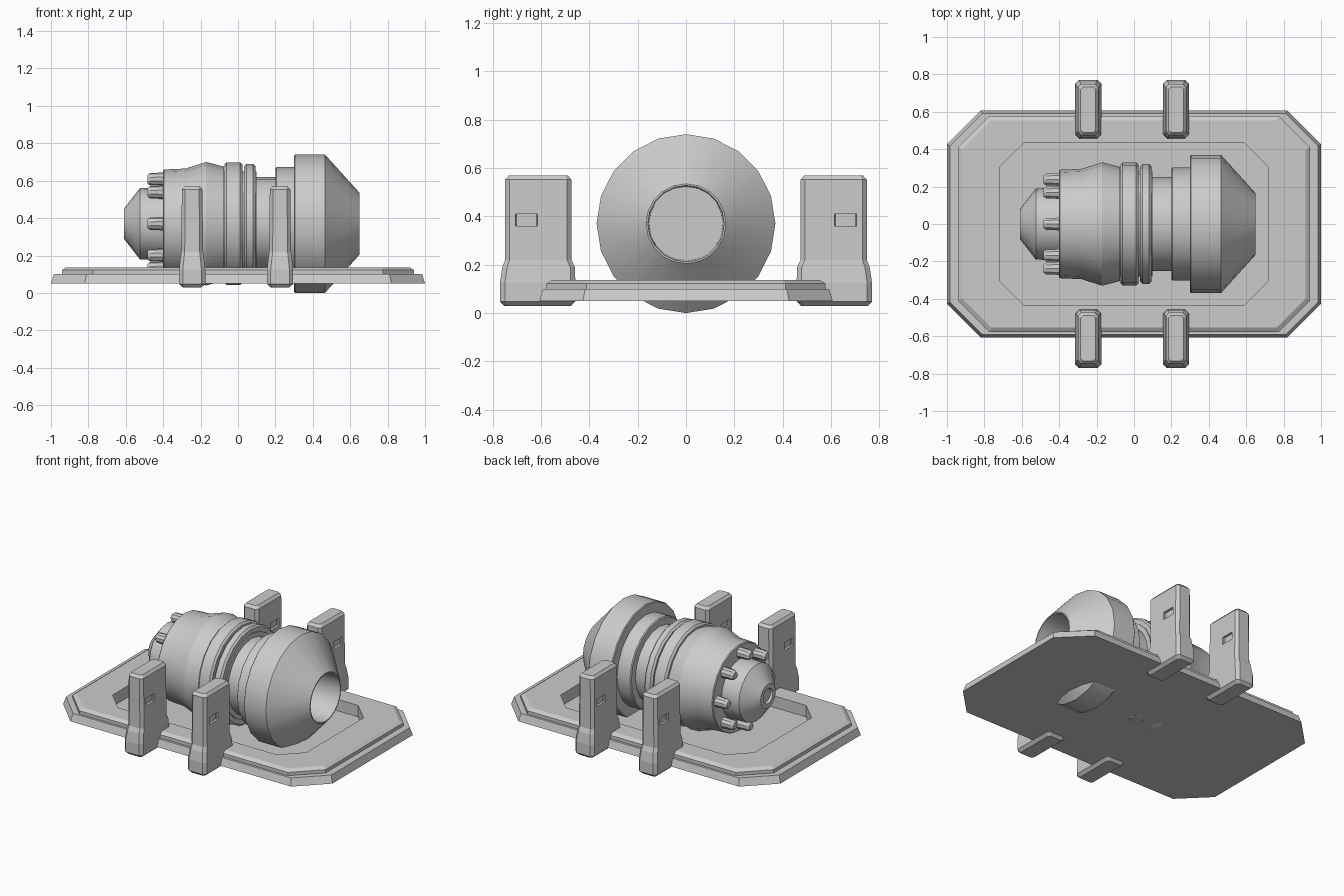
import bpy, bmesh, math

if "Cube" in bpy.data.objects:
    bpy.data.objects.remove(bpy.data.objects["Cube"])

AXIS_Z = 0.37


def finish(name, bm, smooth=False):
    bmesh.ops.recalc_face_normals(bm, faces=bm.faces)
    me = bpy.data.meshes.new(name)
    bm.to_mesh(me)
    bm.free()
    ob = bpy.data.objects.new(name, me)
    bpy.context.collection.objects.link(ob)
    if smooth:
        bpy.ops.object.select_all(action='DESELECT')
        bpy.context.view_layer.objects.active = ob
        ob.select_set(True)
        bpy.ops.object.shade_smooth_by_angle(angle=math.radians(28))
    return ob


def loft(name, rings, smooth=False):
    """Skin a list of equal-sized point rings and cap both ends."""
    bm = bmesh.new()
    loops = [[bm.verts.new(p) for p in r] for r in rings]
    n = len(loops[0])
    for a, b in zip(loops, loops[1:]):
        for i in range(n):
            j = (i + 1) % n
            bm.faces.new((a[i], a[j], b[j], b[i]))
    bm.faces.new(loops[0])
    bm.faces.new(loops[-1])
    return finish(name, bm, smooth)


def octagon(hx, hy, c, z, cx=0, cy=0):
    pts = [(hx, hy - c), (hx - c, hy), (c - hx, hy), (-hx, hy - c),
           (-hx, c - hy), (c - hx, -hy), (hx - c, -hy), (hx, c - hy)]
    return [(cx + x, cy + y, z) for x, y in pts]


def lathe(name, profile, sides=20, y=0, z=AXIS_Z):
    """Revolve (x, radius) points around an axis parallel to x."""
    rings = []
    for x, r in profile:
        rings.append([(x, y + r * math.sin(math.tau * i / sides),
                       z + r * math.cos(math.tau * i / sides)) for i in range(sides)])
    return loft(name, rings, True)


# Stepped base plate with a sunken tray
loft("base_plate", [octagon(*s) for s in [
    (1.0, 0.607, 0.18, 0.05), (1.0, 0.607, 0.088), (0.985, 0.592, 0.175, 0.10),
    (0.94, 0.577, 0.165, 0.10), (0.94, 0.577, 0.165, 0.122),
    (0.918, 0.553, 0.155, 0.137), (0.72, 0.432, 0.13, 0.137),
    (0.72, 0.432, 0.13, 0.06)] if len(s) == 4])

# Main drum with its coned rear cap
lathe("drum", [(-0.595, 0.045), (-0.61, 0.05), (-0.61, 0.08), (-0.525, 0.19),
               (-0.40, 0.195), (-0.40, 0.285), (-0.395, 0.29), (-0.28, 0.295),
               (-0.17, 0.33), (-0.075, 0.305), (-0.075, 0.28), (0.10, 0.28),
               (0.10, 0.25), (0.22, 0.25)])

# Two clamp bands
for name, x0, x1, r in [("wide_band", -0.073, 0.024, 0.328), ("narrow_band", 0.033, 0.093, 0.32)]:
    lathe(name, [(x0, 0.25), (x0, r - 0.012), (x0 + 0.012, r), (x1 - 0.012, r),
                 (x1, r - 0.012), (x1, 0.25)])

# Collar and hollow nozzle
lathe("collar", [(0.20, 0.20), (0.20, 0.295), (0.206, 0.302), (0.32, 0.302), (0.32, 0.2)])
lathe("nozzle", [(0.30, 0.2), (0.30, 0.365), (0.305, 0.37), (0.465, 0.37),
                 (0.65, 0.165), (0.65, 0.158), (0.40, 0.153)])

# Ring of pegs around the rear cap
for k in range(8):
    a = math.tau * k / 8
    lathe(f"rear_peg_{k + 1}", [(-0.485, 0.022), (-0.47, 0.033), (-0.39, 0.036)], 10,
          0.238 * math.sin(a), AXIS_Z + 0.238 * math.cos(a))

# Four posts with flared feet and a small slot on both faces
for cx in (-0.245, 0.225):
    for side in (-1, 1):
        rings = []
        for z, hx, y0, y1, c in [
                (0.03, 0.05, 0.475, 0.752, 0.012), (0.048, 0.07, 0.458, 0.770, 0.02),
                (0.125, 0.07, 0.458, 0.770, 0.02), (0.19, 0.063, 0.459, 0.760, 0.02),
                (0.22, 0.058, 0.474, 0.748, 0.018), (0.552, 0.055, 0.474, 0.748, 0.018),
                (0.57, 0.04, 0.490, 0.732, 0.012)]:
            rings.append(octagon(hx, (y1 - y0) / 2, c, z, cx, side * (y0 + y1) / 2))
        label = ("front" if side < 0 else "back") + ("_left" if cx < 0 else "_right")
        post = loft(label + "_post", rings)
        for face in (-1, 1):
            x = cx + face * 0.056
            cutter = loft(label + "_slot_cutter", [
                octagon(0.015, 0.045, 0.004, zz, x, side * 0.66) for zz in (0.36, 0.41)])
            cutter.hide_render = True
            cutter.hide_set(True)
            mod = post.modifiers.new("slot", 'BOOLEAN')
            mod.operation = 'DIFFERENCE'
            mod.object = cutter
            mod.solver = 'EXACT'
